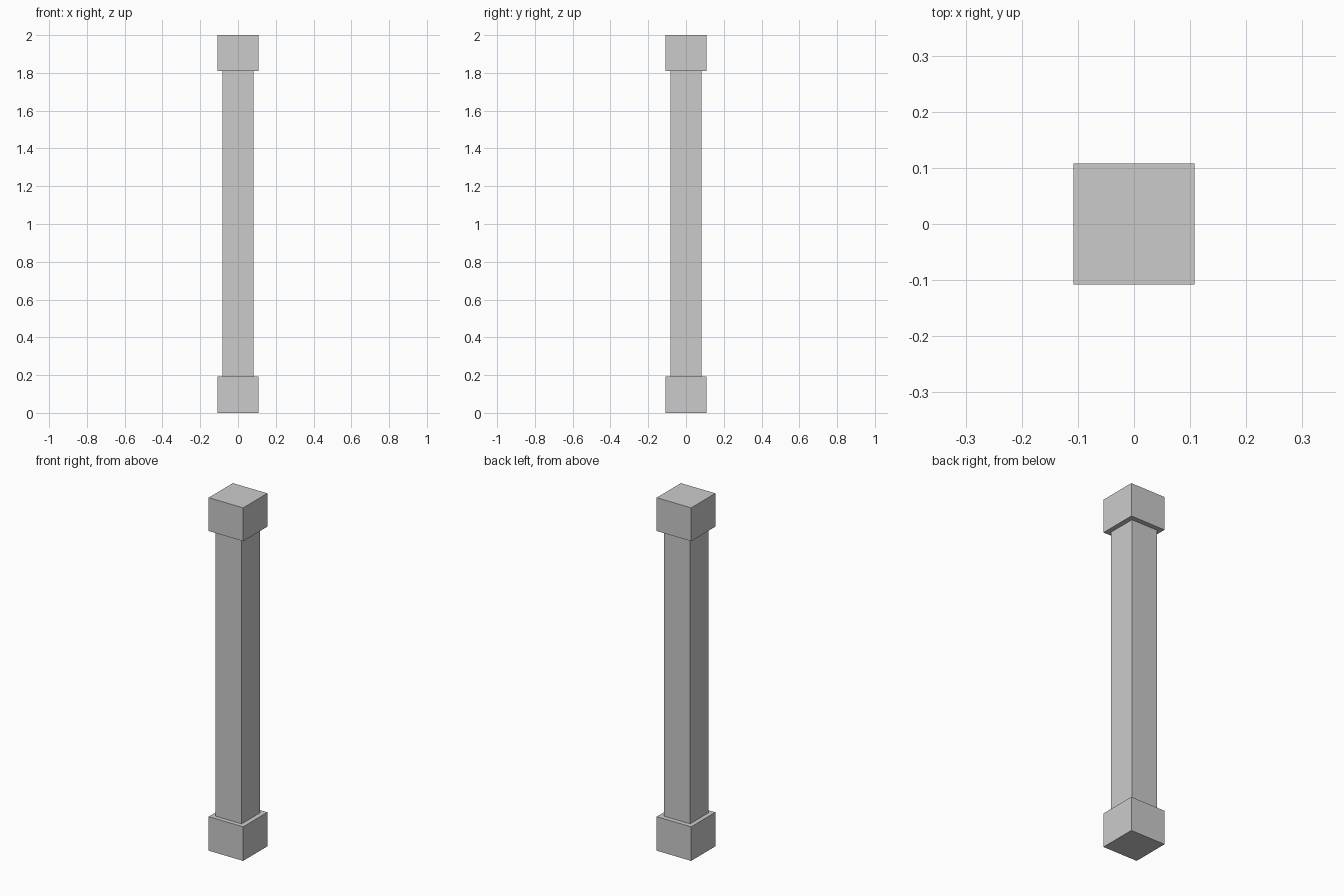
import bpy

if "Cube" in bpy.data.objects:
    bpy.data.objects.remove(bpy.data.objects["Cube"])


def block(name, width, z0, z1, offset=0.0):
    """Square block spanning z0..z1."""
    bpy.ops.mesh.primitive_cube_add(size=1, location=(offset, offset, (z0 + z1) / 2))
    ob = bpy.context.object
    ob.name = name
    ob.scale = (width, width, z1 - z0)
    bpy.ops.object.transform_apply(location=False, rotation=False, scale=True)
    return ob


# Square base, slimmer shaft and matching capital
block("base_block", 0.216, 0.0, 0.193)
block("shaft", 0.164, 0.193, 1.811, -0.001)
block("capital_block", 0.216, 1.811, 2.0)
